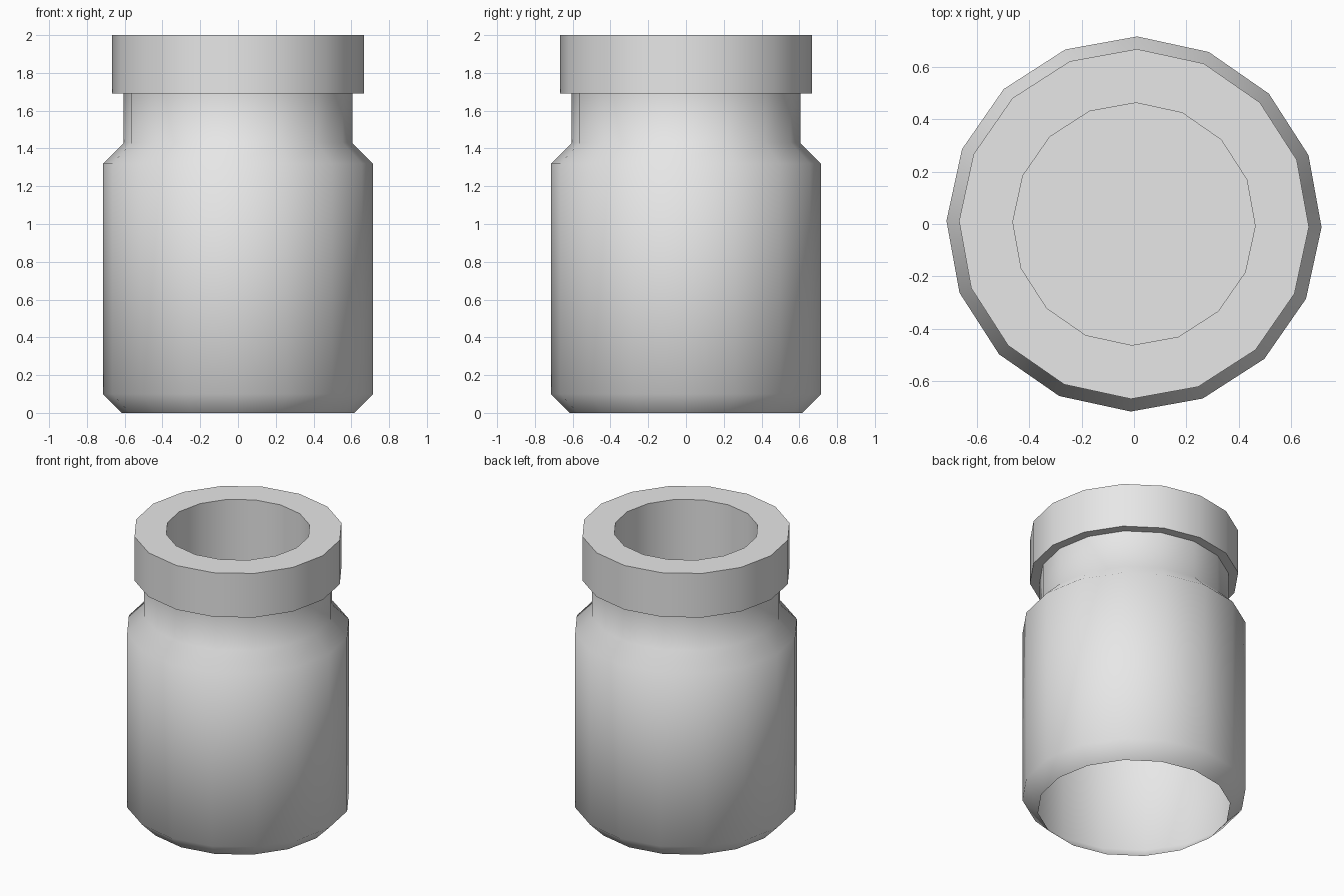
import bpy, bmesh, math

if "Cube" in bpy.data.objects:
    bpy.data.objects.remove(bpy.data.objects["Cube"], do_unlink=True)

SIDES = 16
TURN = math.radians(-1)

grey = bpy.data.materials.new("light_grey")
grey.use_nodes = True
colour = (0.8, 0.8, 0.8, 1)
grey.diffuse_color = colour
grey.node_tree.nodes["Principled BSDF"].inputs["Base Color"].default_value = colour


def lathe(name, profile, cap_end=False):
    """Spin (radius, height) points round z; list them so the outside is on the right."""
    bm = bmesh.new()
    rings = []
    for r, z in profile:
        angles = [TURN + math.tau * i / SIDES for i in range(SIDES)]
        rings.append([bm.verts.new((r * math.cos(a), r * math.sin(a), z)) for a in angles])
    for low, high in zip(rings, rings[1:]):
        for i in range(SIDES):
            j = (i + 1) % SIDES
            bm.faces.new((low[i], low[j], high[j], high[i]))
    if cap_end:
        bm.faces.new(rings[-1])
    mesh = bpy.data.meshes.new(name)
    bm.to_mesh(mesh)
    bm.free()
    mesh.materials.append(grey)
    obj = bpy.data.objects.new(name, mesh)
    bpy.context.collection.objects.link(obj)
    bpy.ops.object.select_all(action="DESELECT")
    obj.select_set(True)
    bpy.context.view_layer.objects.active = obj
    bpy.ops.object.shade_smooth_by_angle(angle=math.radians(60))
    return obj


# Body: open at the base, chamfered foot, sloped shoulder, straight neck
lathe("jar_body", [(0.615, 0), (0.715, 0.1), (0.715, 1.32), (0.605, 1.43), (0.605, 1.69)])

# Thick rim: underside, outer wall, flat top, then the well down to its floor
lathe("jar_rim", [(0.605, 1.69), (0.667, 1.69), (0.667, 2), (0.462, 2), (0.462, 1.4)], cap_end=True)
